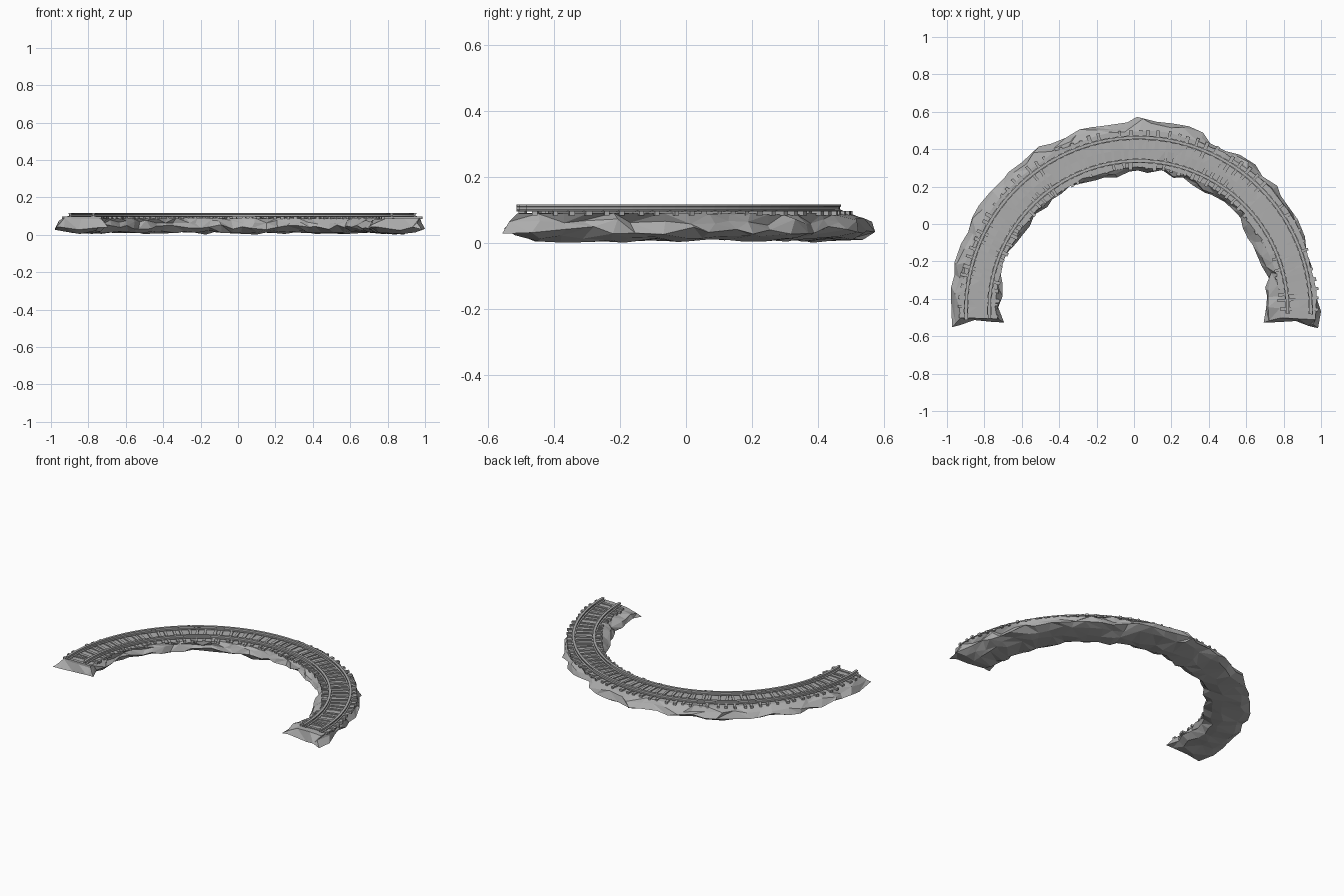
import bpy, bmesh, math, random
from mathutils import Matrix, Vector

random.seed(7)
cube = bpy.data.objects.get("Cube")
if cube:
    bpy.data.objects.remove(cube, do_unlink=True)

CX, CY, R = 0.0235, -0.46, 0.86      # track centre and radius
START, END = -4.0, 183.5             # arc of the rock in degrees
GAUGE = 0.062                        # rail distance from the track line


def material(name, value):
    mat = bpy.data.materials.new(name)
    mat.use_nodes = True
    colour = (value, value, value, 1)
    mat.diffuse_color = colour
    mat.node_tree.nodes["Principled BSDF"].inputs["Base Color"].default_value = colour
    return mat


stone = material("stone grey", 0.42)


def polar(r, degrees, z):
    a = math.radians(degrees)
    return Vector((CX + r * math.cos(a), CY + r * math.sin(a), z))


def finish(name, bm):
    bmesh.ops.recalc_face_normals(bm, faces=bm.faces)
    mesh = bpy.data.meshes.new(name)
    bm.to_mesh(mesh)
    bm.free()
    mesh.materials.append(stone)
    obj = bpy.data.objects.new(name, mesh)
    bpy.context.collection.objects.link(obj)
    return obj


def sweep(bm, rings, split=False):
    """Skin closed rings of points into a capped tube."""
    loops = [[bm.verts.new(p) for p in ring] for ring in rings]
    n = len(loops[0])
    for a, b in zip(loops, loops[1:]):
        for i in range(n):
            j = (i + 1) % n
            quad = [a[i], a[j], b[j], b[i]]
            if not split:
                bm.faces.new(quad)
            elif random.random() < 0.5:
                bm.faces.new(quad[:3])
                bm.faces.new([quad[0], quad[2], quad[3]])
            else:
                bm.faces.new(quad[1:])
                bm.faces.new([quad[0], quad[1], quad[3]])
    caps = [bm.faces.new(loops[0]), bm.faces.new(loops[-1])]
    if split:
        bmesh.ops.triangulate(bm, faces=caps)


def sample(values, t):
    x = t * (len(values) - 1)
    i = min(int(x), len(values) - 2)
    return values[i] + (values[i + 1] - values[i]) * (x - i)


# Rock bed: a jagged section swept along the arc, wider in some places
outer_edge = [0.975, 0.955, 0.975, 0.99, 0.985, 1.03, 1.015, 1.012, 1.015, 1.01, 1.02, 1.02]
inner_edge = [0.68, 0.70, 0.70, 0.735, 0.73, 0.74, 0.72, 0.74, 0.735, 0.75, 0.755, 0.725]
STATIONS = 40
rings = []
for s in range(STATIONS + 1):
    t = s / STATIONS
    angle = START + (END - START) * t
    end = -1 if s == 0 else 1 if s == STATIONS else 0
    out = sample(outer_edge, t) + random.uniform(-0.02, 0.012)
    inn = sample(inner_edge, t) + random.uniform(-0.012, 0.02)
    lift = 0.02 if end else 0.0
    # radius, height, radius jitter, height jitter, push outward at the ends
    section = [
        (0.762, 0.089, 0.008, 0.003, -0.4), (R, 0.091, 0.0, 0.001, -0.4),
        (0.955, 0.089, 0.008, 0.003, -0.4), (out - 0.016, 0.066, 0.014, 0.012, 0.3),
        (out, 0.040, 0.0, 0.014, 0.8), (out - 0.05, 0.016 + lift, 0.015, 0.008, 0.6),
        (R, 0.008 + lift, 0.02, 0.007, 0.0), (inn + 0.04, 0.016 + lift, 0.012, 0.008, 0.6),
        (inn, 0.042, 0.0, 0.014, 0.8), (inn + 0.016, 0.068, 0.012, 0.012, 0.3),
    ]
    ring = []
    for r, z, jr, jz, push in section:
        turn = end * push * 2.2
        if not end and jz > 0.005:
            turn = random.uniform(-1.3, 1.3)
        p = polar(r + random.uniform(-jr, jr), angle + turn, z + random.uniform(-jz, jz))
        p.x = max(-1.0, min(1.0, p.x))
        p.z = max(0.0, p.z)
        ring.append(p)
    rings.append(ring)
bm = bmesh.new()
sweep(bm, rings, split=True)
finish("rock_bed", bm)

# Sleepers: slightly crooked planks laid across the track
bm = bmesh.new()
SLEEPERS = 58
for i in range(SLEEPERS):
    angle = 0.5 + 181.5 * i / (SLEEPERS - 1) + random.uniform(-0.5, 0.5)
    length = 0.21 + random.uniform(-0.012, 0.012)
    spot = polar(R + random.uniform(-0.006, 0.006), angle, 0.0905)
    skew = math.radians(angle + random.uniform(-4, 4))
    place = (Matrix.Translation(spot) @ Matrix.Rotation(skew, 4, "Z")
             @ Matrix.Diagonal((length, random.uniform(0.014, 0.021), 0.014, 1)))
    bmesh.ops.create_cube(bm, size=1, matrix=place)
finish("sleepers", bm)

# Rails: a foot, web and head profile swept along the arc
half = [(0.012, 0.096), (0.012, 0.100), (0.004, 0.102), (0.004, 0.109),
        (0.008, 0.111), (0.008, 0.117)]
profile = half + [(-x, z) for x, z in reversed(half)]
for name, side in (("inner_rail", -1), ("outer_rail", 1)):
    bm = bmesh.new()
    steps = 64
    sweep(bm, [[polar(R + side * GAUGE + x, -1.4 + 184.7 * k / steps, z) for x, z in profile]
               for k in range(steps + 1)])
    finish(name, bm)
